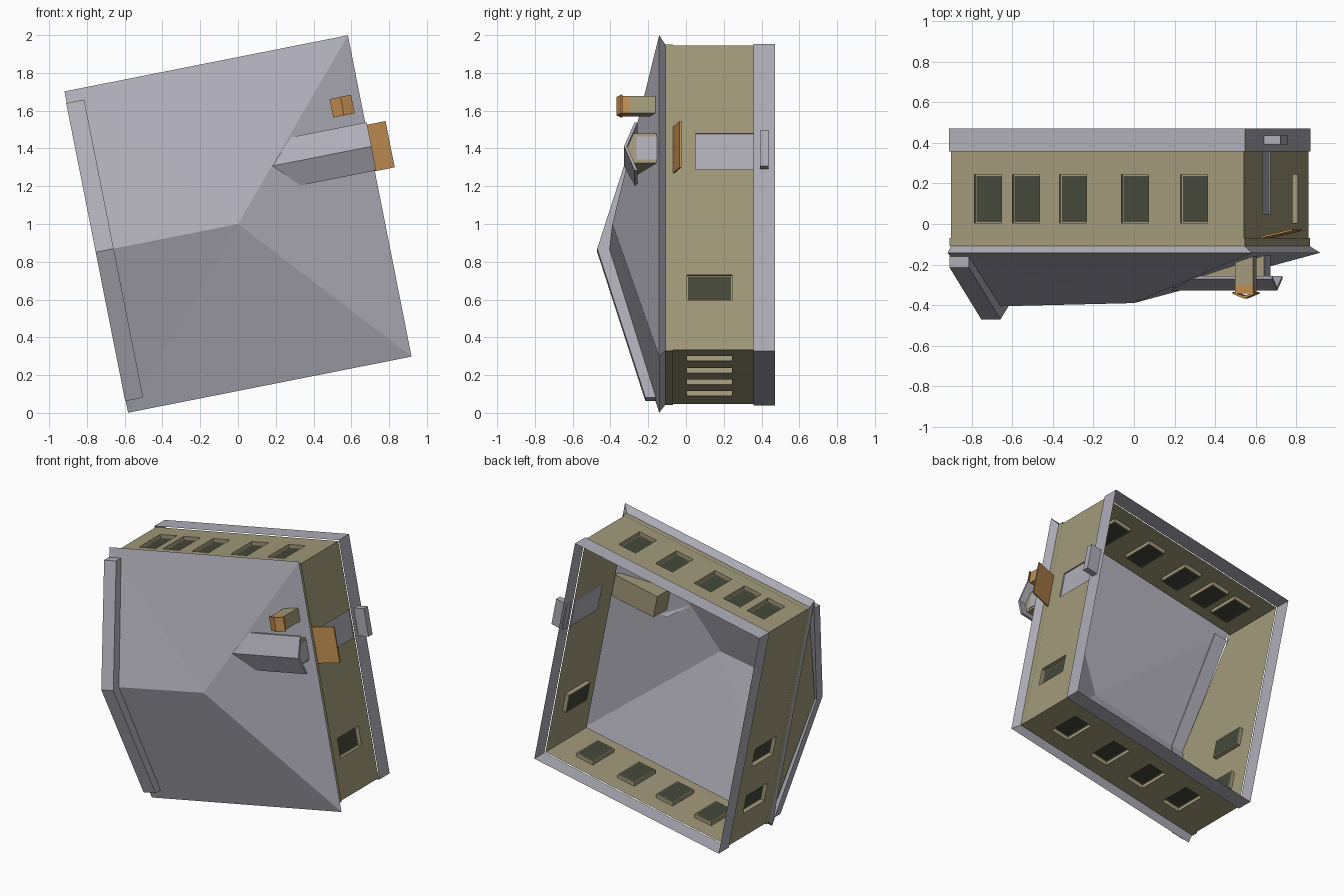
import bpy, bmesh, math
from mathutils import Matrix, Vector

if "Cube" in bpy.data.objects:
    bpy.data.objects.remove(bpy.data.objects["Cube"])

# Building frame: u = length, v = depth, w = height; it lies on its back, tilted
FRAME = (Matrix.Translation((0, 0, 1)) @ Matrix.Rotation(math.radians(-11.2), 4, 'Y')
         @ Matrix.Rotation(math.radians(90), 4, 'X'))

def material(name, rgb):
    m = bpy.data.materials.new(name)
    m.diffuse_color = (*rgb, 1)
    m.use_nodes = True
    m.node_tree.nodes["Principled BSDF"].inputs["Base Color"].default_value = m.diffuse_color
    return m

PLASTER = material("khaki plaster", (0.36, 0.32, 0.195))
SLATE = material("grey slate", (0.43, 0.42, 0.48))
GLASS = material("dark glass", (0.058, 0.063, 0.04))
TILE = material("orange tile", (0.52, 0.26, 0.08))

def finish(name, bm, mats, closed=False):
    bmesh.ops.remove_doubles(bm, verts=bm.verts, dist=1e-5)
    if closed:
        bmesh.ops.recalc_face_normals(bm, faces=bm.faces)
    me = bpy.data.meshes.new(name)
    bm.to_mesh(me)
    bm.free()
    for m in mats:
        me.materials.append(m)
    ob = bpy.data.objects.new(name, me)
    ob.matrix_world = FRAME
    bpy.context.collection.objects.link(ob)
    return ob

def face(bm, pts, mat=0):
    bm.faces.new([bm.verts.new(p) for p in pts]).material_index = mat

def prism(name, profile, offset, mat):
    """Closed solid: a planar profile swept along an offset."""
    bm = bmesh.new()
    off = Vector(offset)
    a = [bm.verts.new(p) for p in profile]
    b = [bm.verts.new(Vector(p) + off) for p in profile]
    bm.faces.new(a)
    bm.faces.new(b[::-1])
    for i in range(len(a)):
        j = (i + 1) % len(a)
        bm.faces.new((a[i], b[i], b[j], a[j]))
    return finish(name, bm, [mat], True)

def box(name, lo, hi, mat):
    (a, b, c), (d, e, f) = lo, hi
    return prism(name, [(a, b, c), (d, b, c), (d, e, c), (a, e, c)], (0, 0, f - c), mat)

# Plan sizes
U0, U1, V = -0.757, 0.715, 0.821
W0, W1 = -0.36, 0.105
EU, EV, EW = 0.765, 0.867, 0.142
RIDGE_L, RIDGE_R = 0.408, 0.39

def wall(bm, along, normal, dist, s0, s1, holes):
    """Wall sheet with recessed openings: (s lo, s hi, w lo, w hi, depth, side mat, back mat)."""
    d, n = Vector(along), Vector(normal)
    def p(s, w, depth=0):
        return d * s + n * (dist - depth) + Vector((0, 0, w))
    S = sorted({s0, s1, *[x for h in holes for x in h[:2]]})
    Wl = sorted({W0, W1, *[x for h in holes for x in h[2:4]]})
    for a, b in zip(S, S[1:]):
        for c, e in zip(Wl, Wl[1:]):
            s, w = (a + b) / 2, (c + e) / 2
            if not any(h[0] < s < h[1] and h[2] < w < h[3] for h in holes):
                face(bm, [p(a, c), p(b, c), p(b, e), p(a, e)])
    for a, b, c, e, dp, side, back in holes:
        ring = [(a, c), (b, c), (b, e), (a, e)]
        for (q, r) in zip(ring, ring[1:] + ring[:1]):
            face(bm, [p(*q), p(*r), p(*r, dp), p(*q, dp)], side)
        # frame border around the recessed panel
        m = 0.006
        inner = [(a + m, c + m), (b - m, c + m), (b - m, e - m), (a + m, e - m)]
        for i in range(4):
            j = (i + 1) % 4
            face(bm, [p(*ring[i], dp), p(*ring[j], dp), p(*inner[j], dp), p(*inner[i], dp)], side)
        face(bm, [p(*q, dp) for q in inner], back)

def windows(centres, width=0.136):
    return [(c - width / 2, c + width / 2, -0.243, -0.005, 0.028, 0, 1) for c in centres]

# Outer walls with windows and the door
bm = bmesh.new()
door = (0.153, 0.347, -0.358, -0.05, 0.008, 2, 2)
wall(bm, (0, 1, 0), (1, 0, 0), U1, -V, V, windows([-0.484]) + [door])
wall(bm, (-1, 0, 0), (0, 1, 0), V, -U1, -U0,
     windows([0.572, 0.381, 0.144, -0.167, -0.465]))
wall(bm, (0, -1, 0), (-1, 0, 0), -U0, -V, V, windows([0.19, 0.55]))
wall(bm, (1, 0, 0), (0, -1, 0), V, U0, U1, windows([-0.47, -0.16, 0.15, 0.484]))
face(bm, [(U0, V, W1), (U0, -V, W1), (U0, 0, RIDGE_L - 0.012)])  # gable end
finish("walls", bm, [PLASTER, GLASS, SLATE])

def ring_band(name, w0, w1, grow, mat):
    """Open band around the walls, slightly proud of them."""
    a, b, c = U0 - grow, U1 + grow, V + grow
    pts = [(a, -c), (b, -c), (b, c), (a, c)]
    bm = bmesh.new()
    for (p, q) in zip(pts, pts[1:] + pts[:1]):
        face(bm, [(*p, w0), (*q, w0), (*q, w1), (*p, w1)])
    finish(name, bm, [mat])

ring_band("plinth", -0.472, -0.357, 0.008, SLATE)
ring_band("cornice", 0.068, 0.108, 0.006, PLASTER)

# Main roof: gable on the left, hip on the right, sloping soffit below the eaves
bm = bmesh.new()
A, B, C, D = (-EU, -EV, EW), (EU, -EV, EW), (EU, EV, EW), (-EU, EV, EW)
L, R = (-EU, 0, RIDGE_L), (0, 0, RIDGE_R)
face(bm, [A, B, R])
face(bm, [A, R, L])
face(bm, [C, D, R])
face(bm, [D, L, R])
face(bm, [B, C, R])
sof = [(U0, -V, W1), (U1, -V, W1), (U1, V, W1), (U0, V, W1)]
eave = [A, B, C, D]
for i in range(4):
    j = (i + 1) % 4
    face(bm, [sof[i], sof[j], eave[j], eave[i]])
finish("main_roof", bm, [SLATE])

# Raised parapet along the left gable
P, lift, top = 0.804, 0.215, 0.47
prism("gable_parapet", [(-0.768, -P, 0.15), (-0.768, -P, lift), (-0.768, 0, top),
                        (-0.768, P, lift), (-0.768, P, 0.15), (-0.768, 0, 0.40)],
      (0.097, 0, 0), SLATE)

# Dormer: walls, window and pitched roof
DV = 0.266
prism("dormer_walls", [(0.722, DV - 0.08, 0.115), (0.722, DV + 0.08, 0.115),
                       (0.722, DV + 0.08, 0.288), (0.722, DV, 0.315),
                       (0.722, DV - 0.08, 0.288)], (-0.34, 0, 0), PLASTER)
box("dormer_window", (0.722, DV - 0.062, 0.13), (0.726, DV + 0.062, 0.262), SLATE)
bm = bmesh.new()
for side in (-1, 1):
    e = DV + side * 0.13
    q = [(0.238, DV, 0.328), (0.365, e, 0.272), (0.773, e, 0.272), (0.773, DV, 0.328)]
    low = [(x, y, z - 0.016) for x, y, z in q]
    face(bm, q if side < 0 else q[::-1])
    face(bm, low[::-1] if side < 0 else low)
    for i in (1, 2):
        face(bm, [q[i], low[i], low[i + 1], q[i + 1]])
finish("dormer_roof", bm, [SLATE])

# Chimney with tiled top and pitched cap
CU, CV = 0.662, 0.505
box("chimney", (CU - 0.046, CV - 0.046, 0.15), (CU + 0.046, CV + 0.046, 0.30), PLASTER)
box("chimney_pot", (CU - 0.046, CV - 0.046, 0.30), (CU + 0.046, CV + 0.046, 0.343), TILE)
prism("chimney_cap", [(CU - 0.058, CV - 0.05, 0.336), (CU, CV - 0.05, 0.354),
                      (CU + 0.058, CV - 0.05, 0.336), (CU + 0.058, CV - 0.05, 0.344),
                      (CU, CV - 0.05, 0.368), (CU - 0.058, CV - 0.05, 0.344)],
      (0, 0.10, 0), TILE)

# Sloping awning above the door and the door step
prism("awning", [(U1, 0.133, 0.06), (U1, 0.133, 0.07), (0.872, 0.133, 0.034),
                 (0.872, 0.133, 0.024)], (0, 0.25, 0), TILE)
box("door_step", (U1, 0.153, -0.436), (0.805, 0.347, -0.392), SLATE)
